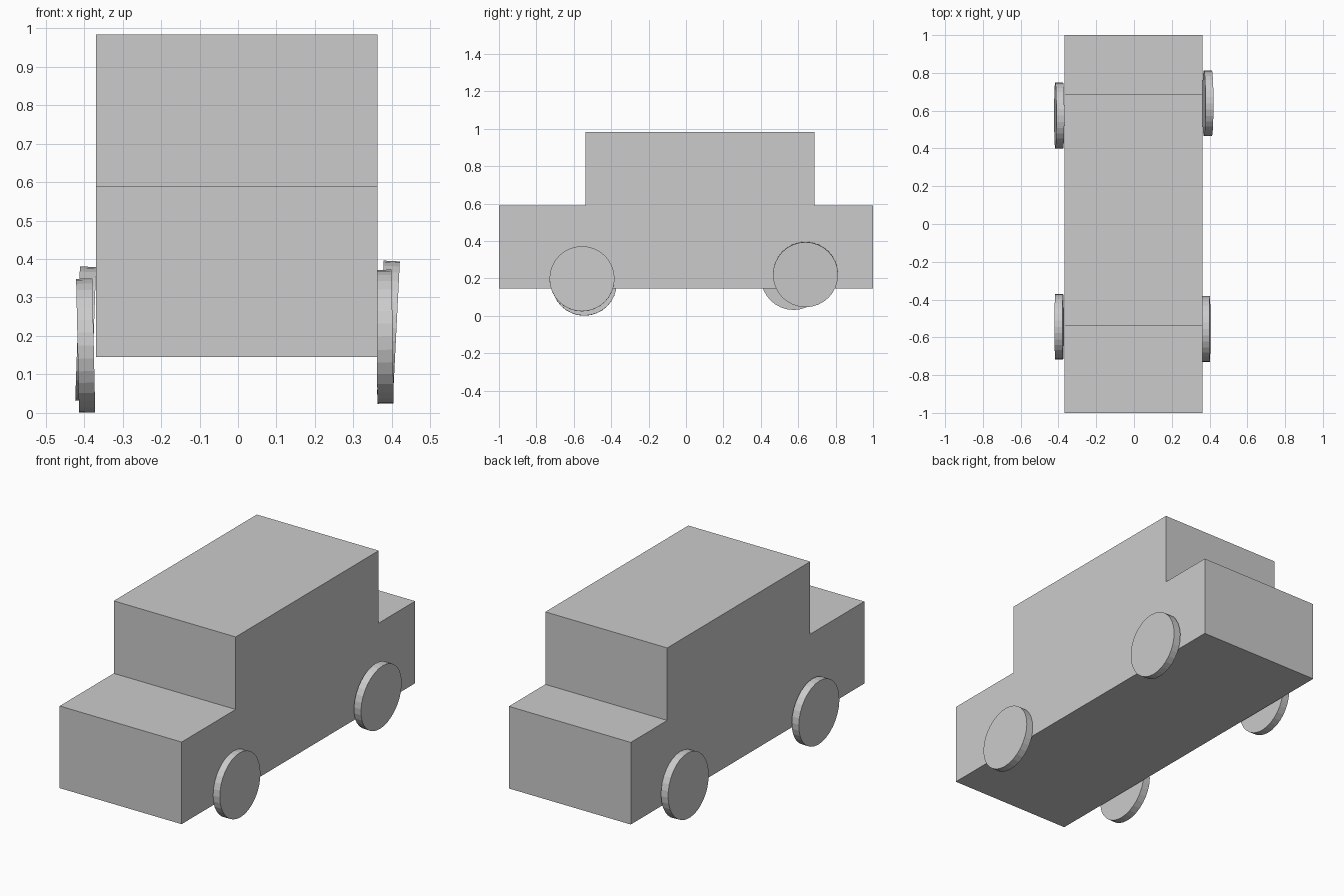
import bpy
import bmesh
from math import pi

if "Cube" in bpy.data.objects:
    bpy.data.objects.remove(bpy.data.objects["Cube"])

LEFT, RIGHT = -0.369, 0.362
RADIUS, THICKNESS, SIDES = 0.174, 0.042, 32


def extruded_profile(name, points, x0, x1):
    """Extrude a closed (y, z) side profile along x."""
    bm = bmesh.new()
    face = bm.faces.new([bm.verts.new((x0, y, z)) for y, z in points])
    out = bmesh.ops.extrude_face_region(bm, geom=[face])
    verts = [g for g in out["geom"] if isinstance(g, bmesh.types.BMVert)]
    bmesh.ops.translate(bm, verts=verts, vec=(x1 - x0, 0, 0))
    if face.is_valid and len(face.link_loops if hasattr(face, "link_loops") else face.loops) == 0:
        bm.faces.remove(face)
    bmesh.ops.recalc_face_normals(bm, faces=bm.faces)
    mesh = bpy.data.meshes.new(name)
    bm.to_mesh(mesh)
    bm.free()
    obj = bpy.data.objects.new(name, mesh)
    bpy.context.collection.objects.link(obj)
    return obj


def wheel(name, location, lean):
    """Thin disc with its axle along x, leaning slightly sideways."""
    bpy.ops.mesh.primitive_cylinder_add(
        vertices=SIDES, radius=RADIUS, depth=THICKNESS,
        location=location, rotation=(0, pi / 2 + lean, 0))
    bpy.context.object.name = name


# Body: bonnet, cabin and boot in one stepped block
extruded_profile("car_body", [
    (-1.0, 0.145), (1.0, 0.145), (1.0, 0.59), (0.688, 0.59),
    (0.688, 0.983), (-0.537, 0.983), (-0.537, 0.59), (-1.0, 0.59),
], LEFT, RIGHT)

# Wheels: each set on by hand, a little uneven
for name, location, lean in (
    ("front_left_wheel", (-0.396, -0.544, 0.175), -0.022),
    ("rear_left_wheel", (-0.396, 0.575, 0.206), 0.035),
    ("front_right_wheel", (0.381, -0.556, 0.198), -0.015),
    ("rear_right_wheel", (0.391, 0.639, 0.221), 0.05),
):
    wheel(name, location, lean)
